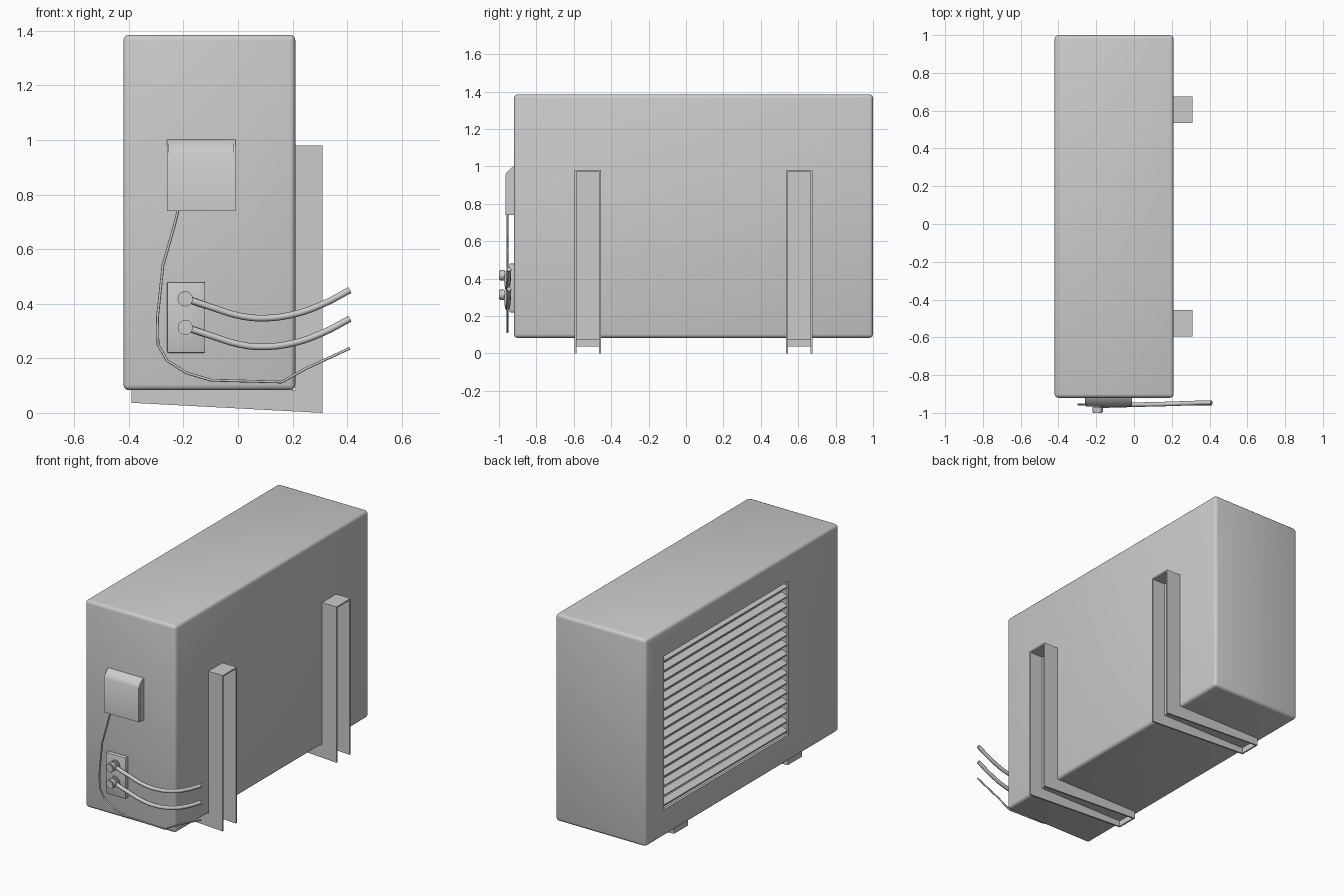
import bpy, bmesh, math
from mathutils import Matrix, Vector

if "Cube" in bpy.data.objects:
    bpy.data.objects.remove(bpy.data.objects["Cube"])


def add_object(name, bm, smooth=True):
    bmesh.ops.recalc_face_normals(bm, faces=bm.faces)
    me = bpy.data.meshes.new(name)
    bm.to_mesh(me)
    bm.free()
    ob = bpy.data.objects.new(name, me)
    bpy.context.collection.objects.link(ob)
    if smooth:
        bpy.ops.object.select_all(action='DESELECT')
        ob.select_set(True)
        bpy.context.view_layer.objects.active = ob
        bpy.ops.object.shade_smooth_by_angle(angle=math.radians(35))
    return ob


def box_bm(lo, hi, bevel=0.0, seg=2):
    bm = bmesh.new()
    lo, hi = Vector(lo), Vector(hi)
    bmesh.ops.create_cube(bm, size=1, matrix=Matrix.Translation((lo + hi) / 2) @ Matrix.Diagonal((*(hi - lo), 1)))
    if bevel:
        bmesh.ops.bevel(bm, geom=bm.edges[:], offset=bevel, segments=seg, profile=0.5, affect='EDGES')
    return bm


def add_prism(bm, pts, offset):
    """Polygon pts swept along a vector into a closed solid."""
    f = bm.faces.new([bm.verts.new(p) for p in pts])
    r = bmesh.ops.extrude_face_region(bm, geom=[f], use_keep_orig=True)
    bmesh.ops.translate(bm, vec=offset, verts=[v for v in r['geom'] if isinstance(v, bmesh.types.BMVert)])


def tube(name, pts, radius, kind='BEZIER'):
    cu = bpy.data.curves.new(name, 'CURVE')
    cu.dimensions = '3D'
    cu.bevel_depth, cu.bevel_resolution, cu.use_fill_caps = radius, 2, True
    cu.resolution_u = 6
    sp = cu.splines.new(kind)
    store = sp.bezier_points if kind == 'BEZIER' else sp.points
    store.add(len(pts) - 1)
    for p, co in zip(store, pts):
        if kind == 'BEZIER':
            p.co = co
            p.handle_left_type = p.handle_right_type = 'AUTO'
        else:
            p.co = (*co, 1)
    ob = bpy.data.objects.new(name, cu)
    bpy.context.collection.objects.link(ob)
    bpy.ops.object.select_all(action='DESELECT')
    ob.select_set(True)
    bpy.context.view_layer.objects.active = ob
    bpy.ops.object.convert(target='MESH')
    bpy.ops.object.shade_smooth_by_angle(angle=math.radians(50))


# Casing with a recessed fan window in its -x face
X0, X1, Z0, Z1 = -0.42, 0.21, 0.083, 1.385
WY, WZ, DEPTH = (-0.42, 0.82), (0.25, 1.215), 0.22
bm = box_bm((X0, -0.92, Z0), (X1, 1.0, Z1), 0.02, 3)
bm.faces.ensure_lookup_table()
bm.normal_update()
side = max((f for f in bm.faces if f.normal.x < -0.99), key=lambda f: f.calc_area())
c = side.calc_center_median()
bmesh.ops.inset_individual(bm, faces=[side], thickness=0.1)
for v in side.verts:
    v.co.y, v.co.z = WY[v.co.y > c.y], WZ[v.co.z > c.z]
bmesh.ops.inset_individual(bm, faces=[side], thickness=0.008, depth=-0.008)
r = bmesh.ops.extrude_face_region(bm, geom=[side])
bmesh.ops.translate(bm, vec=(DEPTH, 0, 0), verts=[v for v in r['geom'] if isinstance(v, bmesh.types.BMVert)])
if side.is_valid:
    bm.faces.remove(side)
add_object("casing", bm)

# Louvre slats, tilted outwards and down
N = 16
bm = bmesh.new()
for i in range(N):
    z = WZ[0] + (i + 0.5) * (WZ[1] - WZ[0]) / N
    m = (Matrix.Translation((X0 + 0.027, sum(WY) / 2, z)) @ Matrix.Rotation(math.radians(-25), 4, 'Y')
         @ Matrix.Diagonal((0.042, WY[1] - WY[0] - 0.01, 0.014, 1)))
    bmesh.ops.create_cube(bm, size=1, matrix=m)
add_object("louvre_slats", bm, False)

# Fan hub and blades behind the slats
bm = bmesh.new()
centre = Matrix.Translation((X0 + 0.14, 0.2, 0.735))
bmesh.ops.create_cone(bm, cap_ends=True, segments=24, radius1=0.055, radius2=0.055, depth=0.07,
                      matrix=centre @ Matrix.Rotation(math.pi / 2, 4, 'Y'))
for i in range(5):
    m = (centre @ Matrix.Rotation(i * math.tau / 5, 4, 'X') @ Matrix.Translation((0, 0, 0.09))
         @ Matrix.Rotation(math.radians(30), 4, 'Z') @ Matrix.Diagonal((0.008, 0.07, 0.1, 1)))
    bmesh.ops.create_cube(bm, size=1, matrix=m)
add_object("fan", bm)

# L-shaped channel brackets: web on the inside, flanges outwards, end caps
T = 0.01
for name, y0, y1 in (("front_bracket", -0.595, -0.455), ("rear_bracket", 0.535, 0.675)):
    bm = bmesh.new()
    flange = [(-0.39, 0.083), (-0.39, 0.037), (0.31, 0.0), (0.31, 0.98), (0.21, 0.98), (0.21, 0.083)]
    for y in (y0, y1 - T):
        add_prism(bm, [(x, y, z) for x, z in flange], (0, T, 0))
    web = [(-0.39, 0.083), (-0.39, 0.037), (-0.38, 0.037), (-0.38, 0.073), (0.22, 0.073),
           (0.22, 0.97), (0.31, 0.97), (0.31, 0.98), (0.21, 0.98), (0.21, 0.083)]
    add_prism(bm, [(x, y0 + T, z) for x, z in web], (0, y1 - y0 - 2 * T, 0))
    add_object(name, bm, False)

# Terminal cover with sloping top
bm = bmesh.new()
cover = [(-0.92, 0.74), (-0.965, 0.74), (-0.965, 0.955), (-0.955, 0.972), (-0.926, 1.0), (-0.92, 1.002)]
add_prism(bm, [(-0.26, y, z) for y, z in cover], (0.25, 0, 0))
bmesh.ops.bevel(bm, geom=[e for e in bm.edges if abs(e.verts[0].co.x - e.verts[1].co.x) < 1e-5
                          and max(v.co.y for v in e.verts) < -0.921
                          and max(v.co.z for v in e.verts) > 0.75],
                offset=0.005, segments=2, affect='EDGES')
add_object("terminal_cover", bm)

# Valve plate, two stepped valves and their pipes
add_object("valve_plate", box_bm((-0.26, -0.945, 0.22), (-0.12, -0.915, 0.48), 0.006))
PIPE = [(-0.19, -0.962, 0.418), (-0.10, -0.96, 0.388), (0.0, -0.957, 0.357), (0.08, -0.955, 0.347),
        (0.2, -0.952, 0.36), (0.31, -0.948, 0.398), (0.41, -0.946, 0.45)]
for name, dz in (("upper", 0), ("lower", -0.105)):
    bm = bmesh.new()
    for r, ya, yb in ((0.034, -0.955, -0.94), (0.02, -0.98, -0.95), (0.028, -1.0, -0.97)):
        geo = bmesh.ops.create_cone(bm, cap_ends=True, segments=12, radius1=r, radius2=r, depth=yb - ya,
                                    matrix=Matrix.Translation((-0.193, (ya + yb) / 2, 0.418 + dz))
                                    @ Matrix.Rotation(math.pi / 2, 4, 'X'))
        rim = [e for e in bm.edges if all(v in geo['verts'] and abs(v.co.y - ya) < 1e-4 for v in e.verts)]
        bmesh.ops.bevel(bm, geom=rim, offset=0.005, segments=2, affect='EDGES')
    add_object(name + "_valve", bm)
    tube(name + "_pipe", [(x, y, z + dz) for x, y, z in PIPE], 0.012)

# Thin power cable
cable = [(-0.215, 0.76), (-0.235, 0.68), (-0.275, 0.54), (-0.295, 0.35), (-0.293, 0.25), (-0.26, 0.192),
         (-0.19, 0.147), (-0.1, 0.12), (0.16, 0.113), (0.25, 0.163), (0.41, 0.237)]
tube("power_cable", [(x, -0.955, z) for x, z in cable], 0.005, 'POLY')
